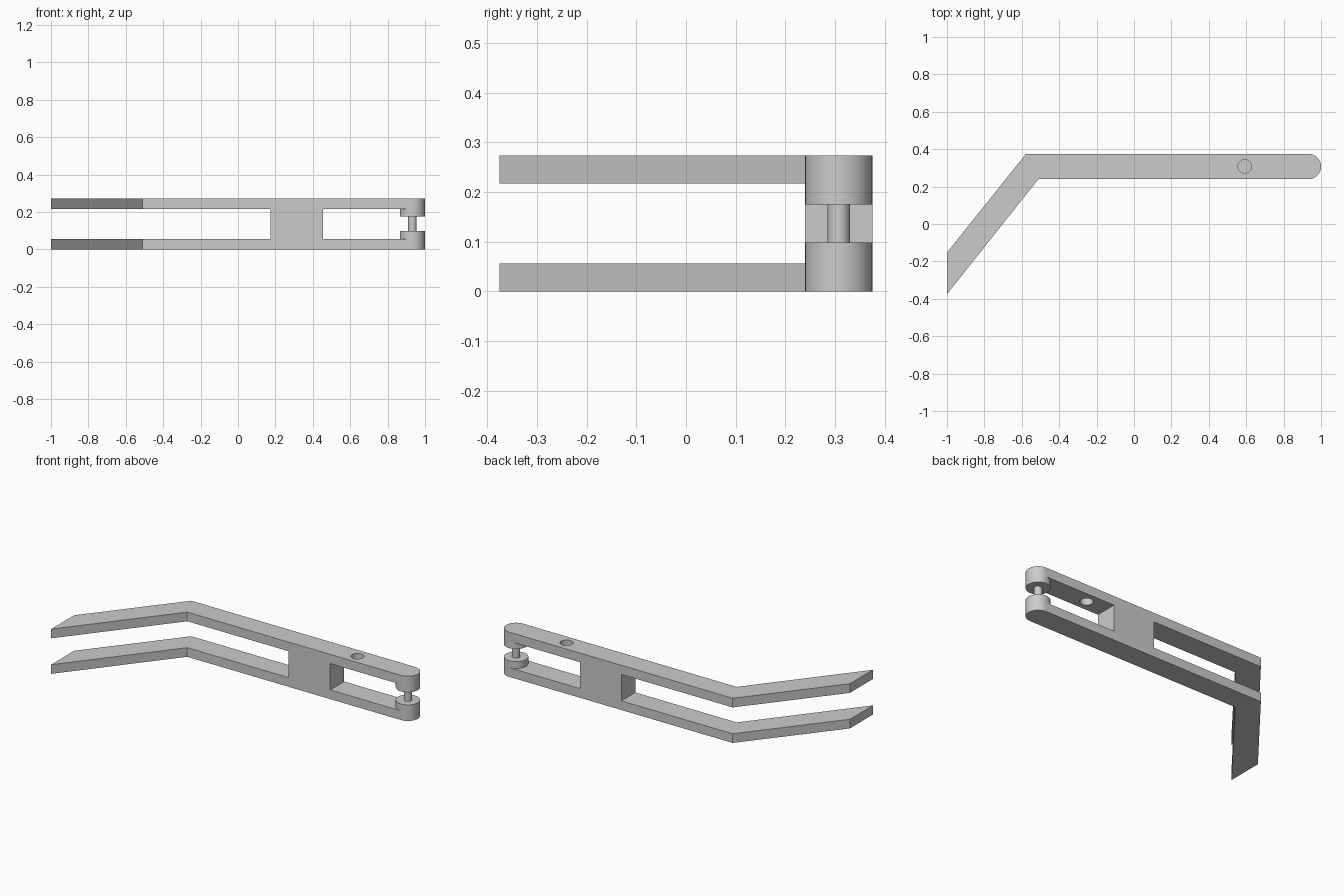
import bpy, bmesh
from math import sin, cos, pi

if "Cube" in bpy.data.objects:
    bpy.data.objects.remove(bpy.data.objects["Cube"])

H, T = 0.273, 0.056          # total height, plate thickness
Y0, Y1 = 0.24, 0.375         # sides of the straight run
CY, R = (Y0 + Y1) / 2, (Y1 - Y0) / 2
CX = 1 - R                   # centre of the rounded end


def activate(o):
    bpy.ops.object.select_all(action='DESELECT')
    o.select_set(True)
    bpy.context.view_layer.objects.active = o


def smooth(o):
    activate(o)
    bpy.ops.object.shade_smooth_by_angle(angle=0.6)


def extrude(name, pts, z0, z1):
    bm = bmesh.new()
    face = bm.faces.new([bm.verts.new((x, y, z0)) for x, y in pts])
    res = bmesh.ops.extrude_face_region(bm, geom=[face])
    top = [v for v in res['geom'] if isinstance(v, bmesh.types.BMVert)]
    bmesh.ops.translate(bm, verts=top, vec=(0, 0, z1 - z0))
    bmesh.ops.recalc_face_normals(bm, faces=bm.faces)
    me = bpy.data.meshes.new(name)
    bm.to_mesh(me)
    bm.free()
    o = bpy.data.objects.new(name, me)
    bpy.context.collection.objects.link(o)
    return o


def circle(x, y, r, n=48):
    return [(x + r * cos(2 * pi * i / n), y + r * sin(2 * pi * i / n)) for i in range(n)]


def rect(x0, x1):
    return [(x0, -1), (x1, -1), (x1, 1), (x0, 1)]


# bent arm with rounded end
arc = [(CX + R * cos(a), CY + R * sin(a)) for a in [-pi / 2 + pi * i / 24 for i in range(25)]]
outline = [(-1, -0.375), (-0.511, Y0)] + arc + [(-0.578, Y1), (-1, -0.153)]
arm = extrude("forked_arm", outline, 0, H)

# slots on both sides of the web, and the hole in the upper plate
cutters = [extrude("slot_cutter_long", rect(-1.2, 0.174), T, H - T),
           extrude("slot_cutter_short", rect(0.455, 1.2), T, H - T),
           extrude("hole_cutter", circle(0.592, CY, 0.036), H / 2, H + 0.1)]
for c in cutters:
    activate(arm)
    m = arm.modifiers.new("cut", 'BOOLEAN')
    m.operation, m.solver, m.object = 'DIFFERENCE', 'EXACT', c
    bpy.ops.object.modifier_apply(modifier=m.name)
    bpy.data.objects.remove(c)
smooth(arm)

# bosses facing each other and the pin between them
B = 0.098
smooth(extrude("lower_boss", circle(CX, CY, R), T, B))
smooth(extrude("upper_boss", circle(CX, CY, R), H - B, H - T))
smooth(extrude("pin", circle(CX, CY, 0.0225, 32), B, H - B))
